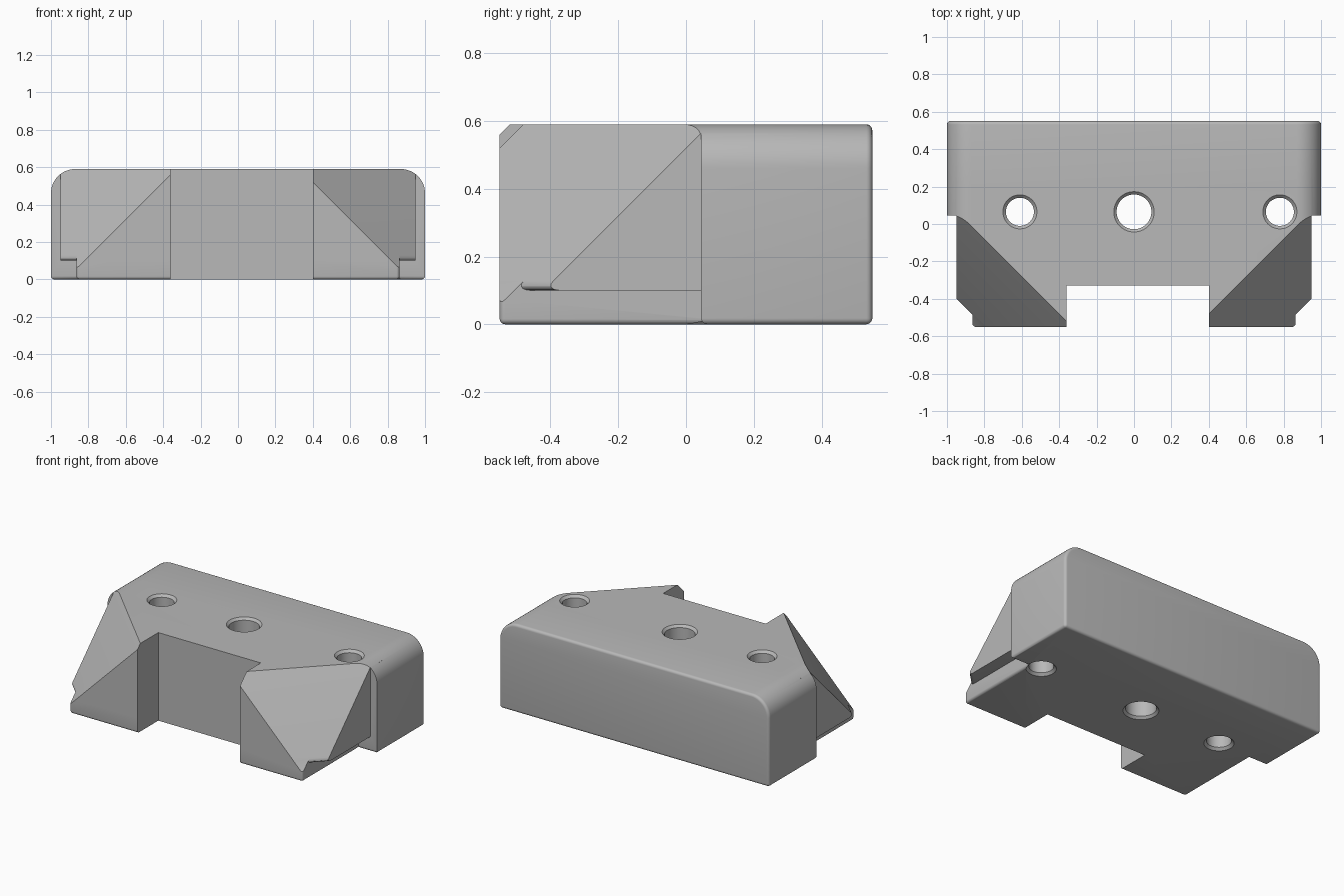
import bpy
import bmesh
from math import sin, cos, pi, sqrt
from mathutils import Vector

cube = bpy.data.objects.get("Cube")
if cube:
    bpy.data.objects.remove(cube, do_unlink=True)

grey = bpy.data.materials.new("plain grey")
grey.use_nodes = True
colour = (0.48, 0.48, 0.48, 1)
grey.diffuse_color = colour
grey.node_tree.nodes["Principled BSDF"].inputs["Base Color"].default_value = colour

TOP, FRONT, BACK, STEP, RADIUS = 0.59, -0.55, 0.55, 0.1, 0.13
SHOULDER = 0.045
EPS = 1e-4


def prism(profile, y0, y1):
    """Extrude an xz profile along y."""
    bm = bmesh.new()
    face = bm.faces.new([bm.verts.new((x, y0, z)) for x, z in profile])
    moved = bmesh.ops.extrude_face_region(bm, geom=[face])["geom"]
    bmesh.ops.translate(bm, vec=(0, y1 - y0, 0),
                        verts=[v for v in moved if isinstance(v, bmesh.types.BMVert)])
    bmesh.ops.recalc_face_normals(bm, faces=bm.faces)
    return bm


def rect(x0, x1, z0, z1):
    return [(x0, z0), (x1, z0), (x1, z1), (x0, z1)]


def arched(half_width, bottom, steps=12):
    """Flat-bottomed profile with rounded top corners, trimmed at half_width."""
    cx, cz = 1 - RADIUS, TOP - RADIUS
    right = [(half_width, bottom)]
    if half_width < 1:
        right.append((half_width, cz + sqrt(RADIUS**2 - (half_width - cx)**2)))
    for i in range(steps + 1):
        a = i * pi / 2 / steps
        if cx + RADIUS * cos(a) < half_width + EPS:
            right.append((cx + RADIUS * cos(a), cz + RADIUS * sin(a)))
    return right + [(-x, z) for x, z in reversed(right)]


def round_edges(bm, rule, size):
    edges = [e for e in bm.edges if rule(*[v.co for v in e.verts])]
    bmesh.ops.bevel(bm, geom=edges, offset=size, segments=5, profile=0.5,
                    affect="EDGES", clamp_overlap=True)


def slice_corners(bm):
    """Cut both front upper corners on a slanting plane."""
    for side in (1, -1):
        geom = bm.verts[:] + bm.edges[:] + bm.faces[:]
        cut = bmesh.ops.bisect_plane(bm, geom=geom, plane_co=(0, 0, 1.47),
                                     plane_no=Vector((side, -1, 1)).normalized(),
                                     clear_outer=True)["geom_cut"]
        rim = [e for e in cut if isinstance(e, bmesh.types.BMEdge)]
        bmesh.ops.contextual_create(bm, geom=rim)
    bmesh.ops.recalc_face_normals(bm, faces=bm.faces)


def make(name, bm):
    mesh = bpy.data.meshes.new(name)
    bm.to_mesh(mesh)
    bm.free()
    mesh.materials.append(grey)
    ob = bpy.data.objects.new(name, mesh)
    bpy.context.collection.objects.link(ob)
    return ob


def combine(target, other, operation):
    mod = target.modifiers.new(operation, "BOOLEAN")
    mod.operation, mod.solver, mod.object = operation, "EXACT", other
    bpy.context.view_layer.objects.active = target
    bpy.ops.object.modifier_apply(modifier=mod.name)
    bpy.data.objects.remove(other, do_unlink=True)


def near(a, b, axis, value):
    return abs(a[axis] - value) < EPS and abs(b[axis] - value) < EPS


# Rear body with softened back and bottom edges
bm = prism(arched(1, 0), SHOULDER, BACK)
round_edges(bm, lambda a, b: near(a, b, 1, BACK) or near(a, b, 2, 0), 0.018)
block = make("clamp_block", bm)

# Overhanging upper arms, sliced, with a rounded lip under the slant
bm = prism(arched(0.95, STEP), FRONT, 0.2)
slice_corners(bm)
round_edges(bm, lambda a, b: near(a, b, 2, STEP) and abs(a.x - b.x) > 0.02
            and abs(a.y - b.y) > 0.02, 0.035)
upper = make("upper_arms", bm)

# Narrower foot of the arms
bm = prism(rect(-0.863, 0.863, 0, 0.3), FRONT, 0.2)
round_edges(bm, lambda a, b: (near(a, b, 2, 0) and not near(a, b, 1, 0.2))
            or (near(a, b, 1, FRONT) and abs(a.x - b.x) < EPS), 0.016)
slice_corners(bm)
lower = make("lower_arms", bm)

combine(upper, lower, "UNION")
combine(block, upper, "UNION")

# Front notch between the arms
combine(block, make("notch_cutter", prism(rect(-0.36, 0.4, -0.2, 0.8), -0.8, -0.33)),
        "DIFFERENCE")

# Through holes, chamfered at both ends
for x, r, lip in ((-0.61, 0.075, 0.016), (0, 0.093, 0.015), (0.78, 0.075, 0.016)):
    bm = bmesh.new()
    line = [(0, -lip), (r + 2 * lip, -lip), (r, lip), (r, TOP - lip),
            (r + 2 * lip, TOP + lip), (0, TOP + lip)]
    verts = [bm.verts.new((px, 0, pz)) for px, pz in line]
    edges = [bm.edges.new(pair) for pair in zip(verts, verts[1:])]
    bmesh.ops.spin(bm, geom=verts + edges, axis=(0, 0, 1), cent=(0, 0, 0),
                   angle=2 * pi, steps=48)
    bmesh.ops.remove_doubles(bm, verts=bm.verts, dist=EPS)
    bmesh.ops.recalc_face_normals(bm, faces=bm.faces)
    bmesh.ops.translate(bm, vec=(x, 0.065, 0), verts=bm.verts)
    combine(block, make("hole_cutter", bm), "DIFFERENCE")

# Smooth fillets, crisp corners
bpy.ops.object.select_all(action="DESELECT")
block.select_set(True)
bpy.context.view_layer.objects.active = block
bpy.ops.object.shade_smooth_by_angle(angle=pi / 7)
